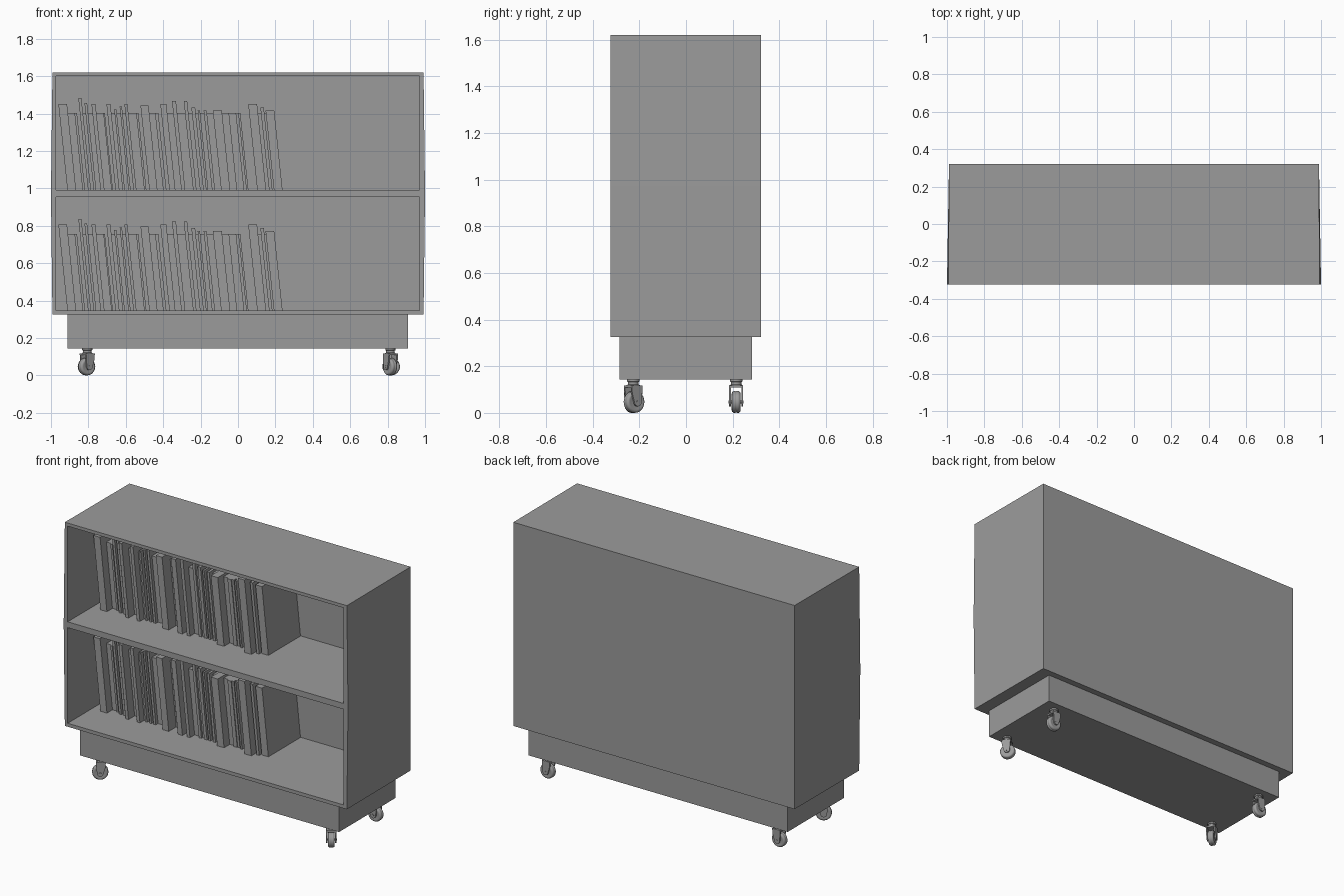
import bpy, bmesh, math, random
from mathutils import Matrix, Vector

if "Cube" in bpy.data.objects:
    bpy.data.objects.remove(bpy.data.objects["Cube"])

random.seed(4)
grey = bpy.data.materials.new("dark_grey")
grey.diffuse_color = (.33, .33, .33, 1)
grey.use_nodes = True
grey.node_tree.nodes["Principled BSDF"].inputs["Base Color"].default_value = grey.diffuse_color


def finish(name, bm, smooth=False):
    bmesh.ops.recalc_face_normals(bm, faces=bm.faces)
    me = bpy.data.meshes.new(name)
    bm.to_mesh(me)
    bm.free()
    me.materials.append(grey)
    ob = bpy.data.objects.new(name, me)
    bpy.context.collection.objects.link(ob)
    if smooth:
        bpy.ops.object.select_all(action='DESELECT')
        ob.select_set(True)
        bpy.context.view_layer.objects.active = ob
        bpy.ops.object.shade_smooth_by_angle(angle=math.radians(40))
    return ob


def loft(bm, rings):
    """Skin a list of equal-length closed rings and cap both ends."""
    rows = [[bm.verts.new(p) for p in ring] for ring in rings]
    n = len(rows[0])
    for a, b in zip(rows, rows[1:]):
        for i in range(n):
            j = (i + 1) % n
            bm.faces.new((a[i], a[j], b[j], b[i]))
    bm.faces.new(rows[0])
    bm.faces.new(rows[-1])


def rect(x0, x1, y0, y1, z):
    return [(x0, y0, z), (x1, y0, z), (x1, y1, z), (x0, y1, z)]


def box(name, x0, x1, y0, y1, z0, z1):
    bm = bmesh.new()
    loft(bm, [rect(x0, x1, y0, y1, z0), rect(x0, x1, y0, y1, z1)])
    return finish(name, bm)


# Cabinet: sides splay very slightly towards the front, two open compartments
bm = bmesh.new()
loft(bm, [[(-f, -.323, z), (f, -.323, z), (.989, .322, z), (-.989, .322, z)]
          for z, f in ((.325, .992), (.972, 1.0), (1.62, .992))])
cabinet = finish("cabinet", bm)
for z0, z1 in ((.347, .955), (.992, 1.6)):
    cutter = box("cutter", -.972, .97, -.5, .29, z0, z1)
    cutter.hide_render = True
    mod = cabinet.modifiers.new("opening", 'BOOLEAN')
    mod.operation, mod.object, mod.solver = 'DIFFERENCE', cutter, 'EXACT'
    bpy.context.view_layer.objects.active = cabinet
    bpy.ops.object.modifier_apply(modifier=mod.name)
    bpy.data.objects.remove(cutter)

# Plinth under the cabinet
box("plinth", -.912, .91, -.284, .282, .144, .325)

# Books: leaning volumes; (left edge at shelf, thickness, height)
LEAN = -.105
tall = [(-.912, .046, .46), (-.802, .016, .49), (-.772, .014, .465),
        (-.735, .021, .46), (-.655, .021, .46), (-.617, .012, .43),
        (-.586, .012, .445), (-.559, .016, .46), (-.474, .043, .45),
        (-.367, .032, .46), (-.303, .021, .475), (-.240, .018, .475),
        (-.203, .020, .44), (-.171, .012, .425), (-.139, .016, .425),
        (-.090, .048, .425), (.103, .047, .46), (.166, .018, .44),
        (.192, .046, .425)]


def book(bm, x, t, h, y0):
    loft(bm, [rect(x, x + t, y0, .288, 0),
              rect(x + LEAN * h, x + t + LEAN * h, y0, .288, h)])


bm = bmesh.new()
for i, (x, t, h) in enumerate(tall):
    if i + 1 == len(tall):
        book(bm, x, t, h, -.035)
        break
    book(bm, x, t, h, -.08 if t > .02 else -.05)
    # standard-height books of mixed thickness fill the gap to the next tall one
    start, end = x + t, tall[i + 1][0]
    weights = [random.uniform(.6, 1.6)
               for _ in range(max(1, round((end - start) / .028)))]
    for w in weights:
        step = (end - start) * w / sum(weights)
        book(bm, start, step, .41, random.uniform(-.04, .0))
        start += step
lower = finish("lower_books", bm)
lower.location.z = .347
upper = lower.copy()
upper.name = "upper_books"
upper.location.z = .992
bpy.context.collection.objects.link(upper)

# Caster parts, rolling along local x
AXLE = Vector((-.004, 0, .047))


def lathe(name, profile, segs, matrix):
    bm = bmesh.new()
    loft(bm, [[matrix @ Vector((r * math.cos(2 * math.pi * i / segs),
                                r * math.sin(2 * math.pi * i / segs), h))
               for i in range(segs)] for r, h in profile])
    return finish(name, bm, True)


def on_axle():
    return Matrix.Translation(AXLE) @ Matrix.Rotation(math.pi / 2, 4, 'X')


half = [(.014, .018), (.030, .017), (.036, .019), (.042, .017),
        (.0465, .011), (.047, .004), (.045, .001)]
wheel_profile = half + [(r, -h) for r, h in reversed(half)]
stem_profile = [(.027, .15), (.027, .135), (.023, .132), (.023, .122), (.028, .119), (.028, .108)]

# teardrop fork cheek, wide at the top and round at the axle
cheek = [(-.028, .116), (-.026, .085)]
cheek += [(AXLE.x + .019 * math.cos(a), AXLE.z + .019 * math.sin(a))
          for a in [math.radians(180 + 30 * k) for k in range(7)]]
cheek += [(.026, .085), (.028, .116)]


def caster(label, x, y, angle):
    parts = [lathe(label + "_wheel", wheel_profile, 24, on_axle()),
             lathe(label + "_axle", [(.007, -.032), (.007, .032)], 12, on_axle()),
             lathe(label + "_stem", stem_profile, 20, Matrix())]
    bm = bmesh.new()
    for s in (-1, 1):
        loft(bm, [[(px, s * w, pz) for px, pz in cheek] for w in (.022, .030)])
    loft(bm, [rect(-.028, .028, -.030, .030, z) for z in (.108, .118)])
    parts.append(finish(label + "_fork", bm))
    for p in parts:
        p.location = (x, y, 0)
        p.rotation_euler.z = math.radians(angle)


caster("front_left_caster", -.806, -.226, 35)
caster("front_right_caster", .815, -.226, -55)
caster("rear_left_caster", -.806, .215, 0)
caster("rear_right_caster", .815, .215, 180)
